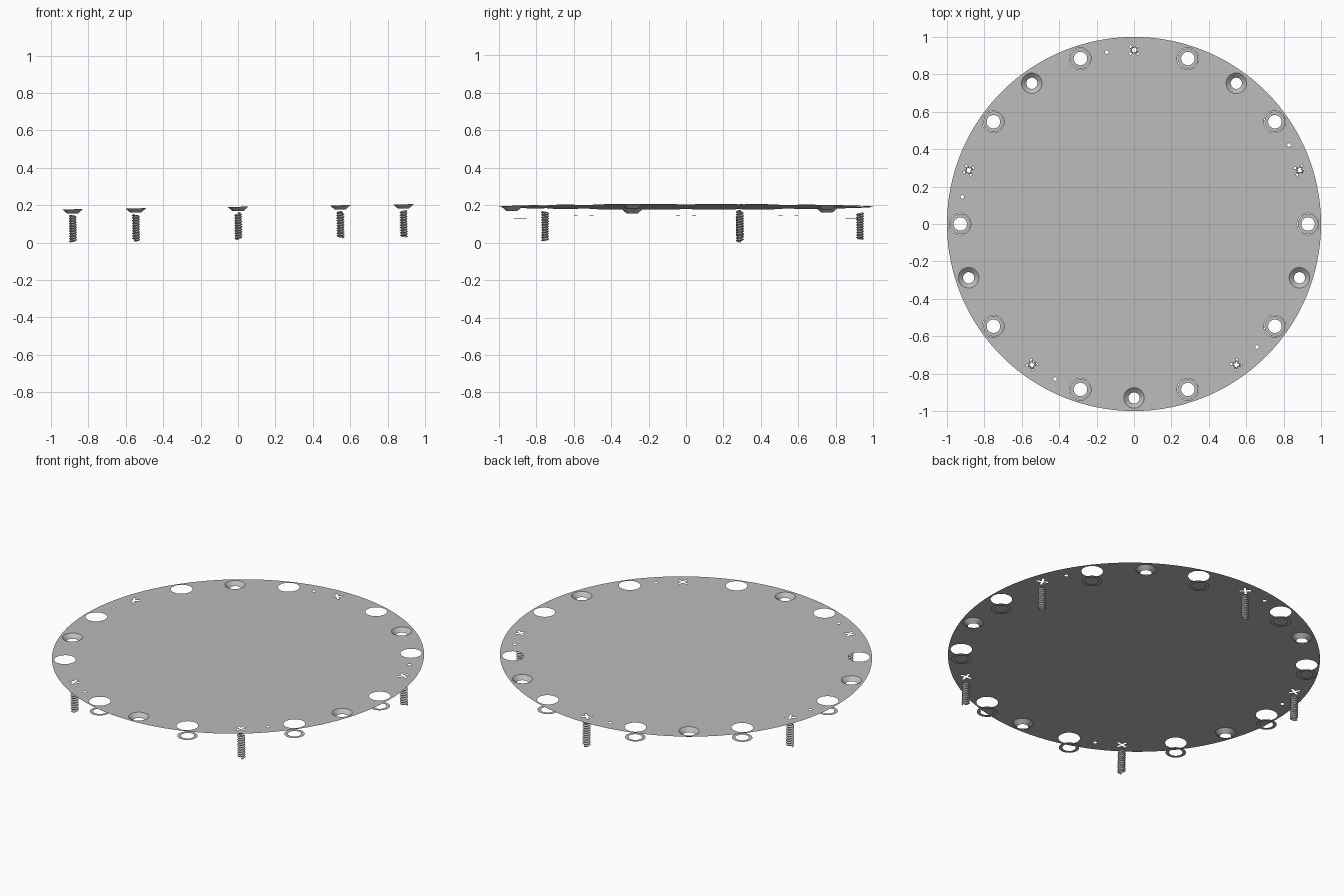
import bpy, bmesh, math
from mathutils import Matrix

cube = bpy.data.objects.get("Cube")
if cube:
    bpy.data.objects.remove(cube, do_unlink=True)

grey = bpy.data.materials.new("brushed_grey")
grey.use_nodes = True
colour = (0.5, 0.5, 0.5, 1)
grey.diffuse_color = colour
grey.node_tree.nodes["Principled BSDF"].inputs["Base Color"].default_value = colour

RIM = 0.93          # radius of the bolt circle
TILT = Matrix.Translation((0, 0, 0.1915)) @ Matrix.Rotation(-0.015, 4, 'Y')


def spots(first, step):
    """Angles spaced evenly round the rim."""
    return [math.radians(a) for a in range(first, first + 360, step)]


def at_rim(angle, drop=0.0):
    return Matrix.Rotation(angle, 4, 'Z') @ Matrix.Translation((RIM, 0, -drop))


def circle(radius, sides, place=Matrix()):
    return [place @ Matrix.Rotation(math.tau * i / sides, 4, 'Z') @ Matrix.Translation((radius, 0, 0))
            for i in range(sides)]


def points(matrices):
    return [m.to_translation() for m in matrices]


def sheet(name, loops):
    """Flat filled mesh; the first loop is the outline, the rest are holes."""
    bm = bmesh.new()
    edges = []
    for loop in loops:
        vs = [bm.verts.new(p) for p in loop]
        edges += [bm.edges.new((vs[i - 1], vs[i])) for i in range(len(vs))]
    bmesh.ops.triangle_fill(bm, edges=edges, use_beauty=True, normal=(0, 0, 1))
    for f in bm.faces:
        if f.normal.z < 0:
            f.normal_flip()
    return finish(name, bm)


def finish(name, bm):
    mesh = bpy.data.meshes.new(name)
    bm.to_mesh(mesh)
    bm.free()
    mesh.materials.append(grey)
    return mesh


def put(name, mesh, place=Matrix()):
    ob = bpy.data.objects.new(name, mesh)
    bpy.context.collection.objects.link(ob)
    ob.matrix_world = TILT @ place
    return ob


screws, sinks = spots(18, 72), spots(54, 72)
ports, pins = spots(0, 36), spots(27, 72)

# Thin round plate with every opening cut through it
openings = [circle(1.0, 128)]
for angles, radius, sides in ((screws, 0.045, 24), (sinks, 0.055, 32),
                              (ports, 0.058, 32), (pins, 0.01, 12)):
    openings += [circle(radius, sides, at_rim(a)) for a in angles]
put("plate", sheet("plate", [points(loop) for loop in openings]))

# Flat washers hanging below the large openings
washer = sheet("washer", [points(circle(0.055, 32)), points(circle(0.036, 32))])
for a in ports:
    put("washer", washer, at_rim(a, 0.059))

# Countersunk sockets: open tapered walls
bm = bmesh.new()
bmesh.ops.create_cone(bm, cap_ends=False, segments=32, radius1=0.03, radius2=0.055, depth=0.022)
bmesh.ops.translate(bm, verts=bm.verts, vec=(0, 0, -0.011))
bmesh.ops.reverse_faces(bm, faces=bm.faces)
for f in bm.faces:
    f.smooth = True
socket = finish("socket", bm)
for a in sinks:
    put("socket", socket, at_rim(a))

# Screw heads with a cross-shaped slot
ARM, HALF = 0.032, 0.006
cross = []
for i in range(4):
    turn = Matrix.Rotation(math.tau * i / 4 + math.tau / 8, 4, 'Z')
    cross += [turn @ Matrix.Translation(p) for p in
              ((ARM, -HALF, 0), (ARM, HALF, 0), (HALF, HALF, 0))]
head = sheet("screw_head", [points(circle(0.045, 24)), points(cross)])

# Threaded shafts: a zigzag swept into a helix
PITCH, TURNS = 0.0135, 10
bm = bmesh.new()
vs = [bm.verts.new(p) for p in ((0.014, 0, 0), (0.022, 0, PITCH / 2), (0.014, 0, PITCH))]
for low, high in zip(vs, vs[1:]):
    bm.edges.new((low, high))
thread = finish("screw_thread", bm)

for a in screws:
    put("screw_head", head, at_rim(a))
    shaft = put("screw_thread", thread, at_rim(a, 0.178))
    mod = shaft.modifiers.new("helix", 'SCREW')
    mod.axis = 'Z'
    mod.screw_offset = PITCH
    mod.iterations = TURNS
    mod.steps = mod.render_steps = 16
    mod.use_smooth_shade = False
    mod.use_normal_calculate = True
